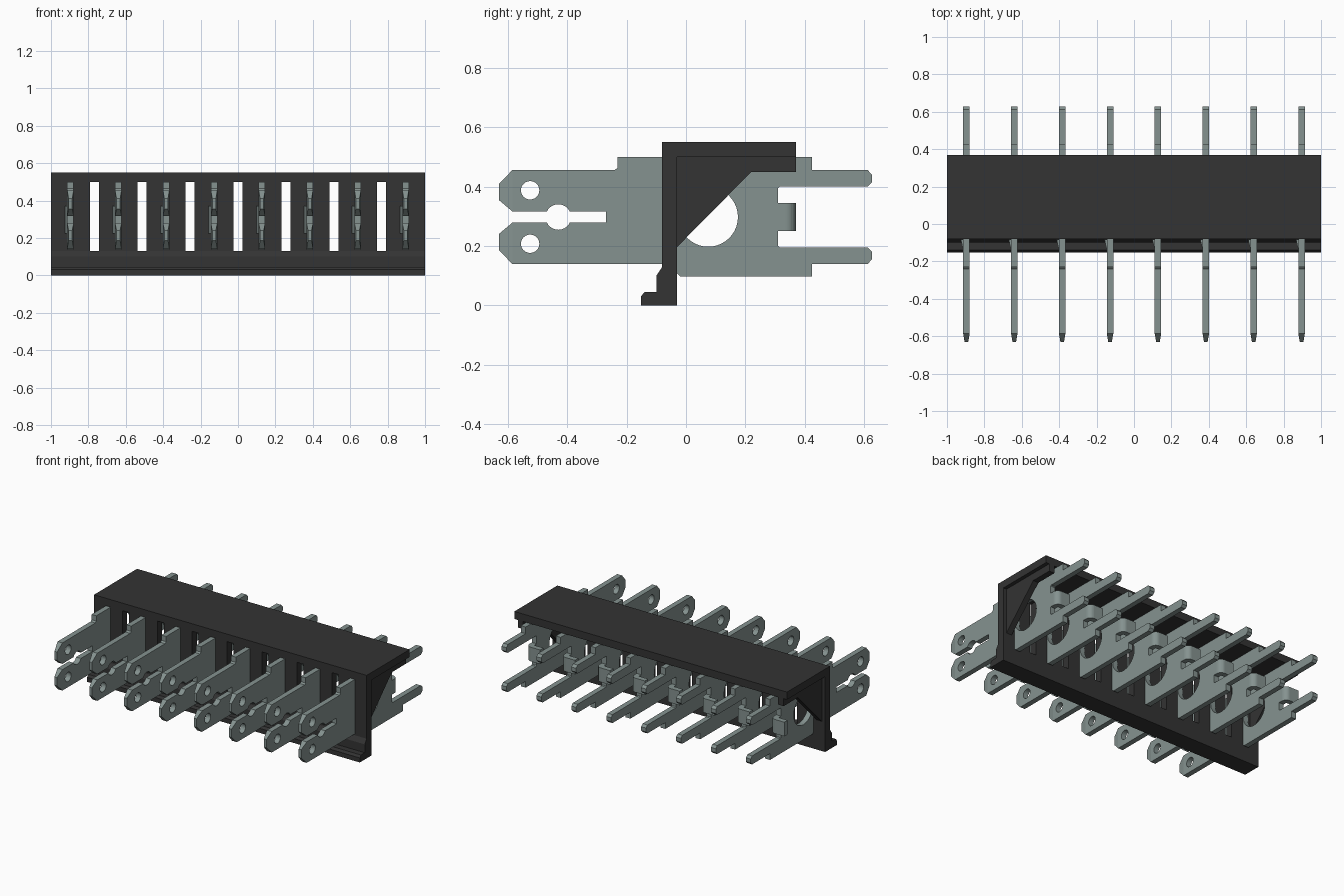
import bpy, bmesh, math
from mathutils import Matrix

if "Cube" in bpy.data.objects:
    bpy.data.objects.remove(bpy.data.objects["Cube"], do_unlink=True)


def make_material(name, rgb):
    mat = bpy.data.materials.new(name)
    mat.use_nodes = True
    mat.diffuse_color = (*rgb, 1)
    mat.node_tree.nodes["Principled BSDF"].inputs["Base Color"].default_value = (*rgb, 1)
    return mat


black = make_material("black plastic", (0.033, 0.033, 0.033))
metal = make_material("grey green metal", (0.235, 0.29, 0.28))

# Maps a drawn side profile (y, z) and its thickness onto the y, z and x axes
SIDE = Matrix(((0, 0, 1, 0), (1, 0, 0, 0), (0, 1, 0, 0), (0, 0, 0, 1)))


def circle(y, z, r, start=0, end=360, n=24):
    angles = [math.radians(start + (end - start) * i / n) for i in range(n + (abs(end - start) < 360))]
    return [(y + r * math.cos(a), z + r * math.sin(a)) for a in angles]


def side_plate(loops, x0, x1):
    """Extruded side profile between x0 and x1; further loops become holes."""
    curve = bpy.data.curves.new("profile", "CURVE")
    curve.dimensions, curve.fill_mode = "2D", "BOTH"
    curve.extrude = (x1 - x0) / 2
    for loop in loops:
        spline = curve.splines.new("POLY")
        spline.points.add(len(loop) - 1)
        for p, (y, z) in zip(spline.points, loop):
            p.co = (y, z, 0, 1)
        spline.use_cyclic_u = True
    temp = bpy.data.objects.new("profile", curve)
    bpy.context.collection.objects.link(temp)
    deps = bpy.context.evaluated_depsgraph_get()
    mesh = bpy.data.meshes.new_from_object(temp.evaluated_get(deps))
    bpy.data.objects.remove(temp)
    bpy.data.curves.remove(curve)
    mesh.transform(Matrix.Translation(((x0 + x1) / 2, 0, 0)) @ SIDE)
    bm = bmesh.new()
    bm.from_mesh(mesh)
    bmesh.ops.remove_doubles(bm, verts=bm.verts, dist=0.0001)
    bmesh.ops.recalc_face_normals(bm, faces=bm.faces)
    for f in bm.faces:
        f.smooth = False
    bm.to_mesh(mesh)
    bm.free()
    return mesh


def place(name, mesh, mat, x=0):
    if not mesh.materials:
        mesh.materials.append(mat)
    obj = bpy.data.objects.new(name, mesh)
    obj.location.x = x
    bpy.context.collection.objects.link(obj)
    return obj


def rect(y0, y1, z0, z1):
    return [(y0, z0), (y1, z0), (y1, z1), (y0, z1)]


PITCH, COUNT = 0.256, 8
centres = [(i - (COUNT - 1) / 2) * PITCH for i in range(COUNT)]
MID = 0.298

# Housing: roof, foot rail with a front lip
place("roof", side_plate([rect(-0.08, 0.37, 0.5, 0.55)], -1, 1), black)
foot = [(-0.03, 0), (-0.03, 0.13), (-0.08, 0.13), (-0.1, 0.1), (-0.1, 0.045),
        (-0.14, 0.045), (-0.152, 0.03), (-0.152, 0)]
place("foot_rail", side_plate([foot], -1, 1), black)

# Front wall uprights, leaving a narrow window between neighbours
for i, x in enumerate(centres):
    left = -1 if i == 0 else x - PITCH / 2 + 0.024
    right = 1 if i == COUNT - 1 else x + PITCH / 2 - 0.024
    place("wall_upright", side_plate([rect(-0.08, -0.03, 0.13, 0.5)], left, right), black)

# End brackets under the roof
bracket = [(-0.03, 0.5), (-0.03, 0.197), (0.22, 0.45), (0.37, 0.45), (0.37, 0.5)]
for s in (-1, 1):
    a, b = sorted((s * 0.935, s * 0.975))
    place("end_bracket", side_plate([bracket], a, b), black)

# Terminal outline: upper half, mirrored about the middle; lower body edge differs
HALF = 0.0175
front_upper = [(-0.27, MID), (-0.27, 0.317)]
front_upper += circle(-0.43, MID, 0.043, 26, 154, 10)
front_upper += [(-0.585, 0.317), (-0.63, 0.355), (-0.63, 0.41), (-0.585, 0.456)]
rear_upper = [(0.425, 0.456), (0.612, 0.456), (0.627, 0.44), (0.627, 0.415),
              (0.612, 0.4), (0.315, 0.4), (0.31, 0.395), (0.31, 0.345), (0.335, 0.345)]


def flip(points):
    return [(y, 2 * MID - z) for y, z in reversed(points)]


top_edge = [(-0.24, 0.456), (-0.23, 0.465), (-0.23, 0.5), (0.425, 0.5)]
bottom_edge = [(0.425, 0.098), (-0.02, 0.098), (-0.03, 0.108), (-0.03, 0.139)]
outline = (front_upper + top_edge + rear_upper + flip(rear_upper)
           + bottom_edge + flip(front_upper[1:]))
holes = [circle(-0.525, MID + s * 0.09, 0.031) for s in (-1, 1)]
holes.append(circle(0.075, MID, 0.1, n=40))
terminal = side_plate([outline] + holes, -HALF, HALF)

# Taper the front tips in thickness
bm = bmesh.new()
bm.from_mesh(terminal)
bmesh.ops.bisect_plane(bm, geom=bm.verts[:] + bm.edges[:] + bm.faces[:],
                       plane_co=(0, -0.585, 0), plane_no=(0, 1, 0))
for v in bm.verts:
    if v.co.y < -0.585:
        v.co.x *= 1 - 0.45 * (-0.585 - v.co.y) / 0.045
bm.to_mesh(terminal)
bm.free()


def plan_prism(name, points, z0, z1):
    """Vertical prism over a plan outline in x and y."""
    bm = bmesh.new()
    face = bm.faces.new([bm.verts.new((x, y, z0)) for x, y in points])
    new = bmesh.ops.extrude_face_region(bm, geom=[face])["geom"]
    for v in new:
        if isinstance(v, bmesh.types.BMVert):
            v.co.z = z1
    bmesh.ops.recalc_face_normals(bm, faces=bm.faces)
    mesh = bpy.data.meshes.new(name)
    bm.to_mesh(mesh)
    bm.free()
    return mesh


# Bent stop tab behind each terminal, and the small spring latch near the wall
bend = circle(-HALF, 0.335, 0.035, 0, 90, 8)
tab = plan_prism("stop_tab", bend + [(-0.085, 0.37), (-0.085, 0.335), (-HALF, 0.335)],
                 0.251, 0.345)
latch = plan_prism("latch", [(-0.01, -0.14), (-HALF, -0.14), (-0.03, -0.082), (-0.01, -0.082)],
                   0.225, 0.37)

for x in centres:
    place("terminal", terminal, metal, x)
    place("stop_tab", tab, metal, x)
    place("spring_latch", latch, metal, x)
